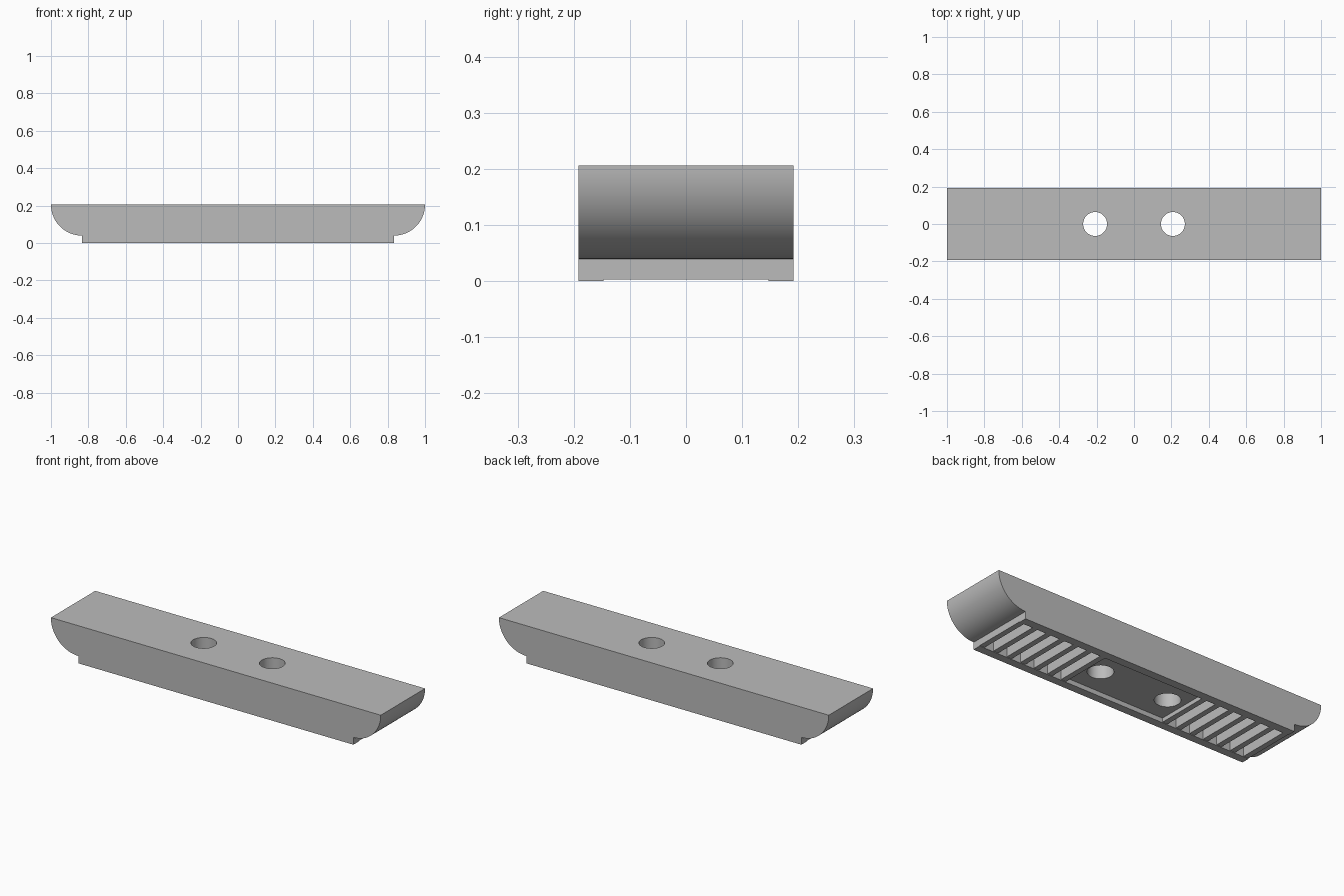
import bpy, bmesh, math
from mathutils import Matrix

scene_cube = bpy.data.objects.get("Cube")
if scene_cube:
    bpy.data.objects.remove(scene_cube, do_unlink=True)

TOP, HALF_WIDTH, PAD_END, RADIUS = 0.206, 0.192, 0.834, 0.166
INNER_Y, RECESS_END, BAR, SLOTS = 0.147, 0.30, 0.03, 6
SLOT_DEPTH, RECESS_DEPTH, BAR_INSET = 0.06, 0.025, 0.003

grey = bpy.data.materials.new("plain grey")
grey.use_nodes = True
grey.diffuse_color = (0.5, 0.5, 0.5, 1)
grey.node_tree.nodes["Principled BSDF"].inputs["Base Color"].default_value = (0.5, 0.5, 0.5, 1)


def make_object(name, bm):
    bmesh.ops.recalc_face_normals(bm, faces=bm.faces)
    mesh = bpy.data.meshes.new(name)
    bm.to_mesh(mesh)
    bm.free()
    mesh.materials.append(grey)
    obj = bpy.data.objects.new(name, mesh)
    bpy.context.collection.objects.link(obj)
    return obj


def box_cutter(name, x0, x1, depth):
    """Box that cuts upward from below the base to the given depth."""
    bm = bmesh.new()
    low = -0.05
    size = (x1 - x0, 2 * INNER_Y, depth - low)
    centre = ((x0 + x1) / 2, 0, (depth + low) / 2)
    bmesh.ops.create_cube(bm, size=1, matrix=Matrix.Translation(centre) @ Matrix.Diagonal((*size, 1)))
    return make_object(name, bm)


def hole_cutter(name, x):
    bm = bmesh.new()
    bmesh.ops.create_cone(bm, cap_ends=True, segments=48, radius1=0.064, radius2=0.064,
                          depth=1, matrix=Matrix.Translation((x, 0, 0)))
    return make_object(name, bm)


# Bar body: rounded ends above a stepped foot, extruded across its width
right = [(PAD_END, 0), (PAD_END, TOP - RADIUS)]
for i in range(1, 25):
    a = math.pi / 2 * i / 24
    right.append((PAD_END + RADIUS * math.sin(a), TOP - RADIUS * math.cos(a)))
outline = right + [(-x, z) for x, z in reversed(right)]
bm = bmesh.new()
face = bm.faces.new([bm.verts.new((x, -HALF_WIDTH, z)) for x, z in outline])
side = bmesh.ops.extrude_face_region(bm, geom=[face])
verts = [v for v in side["geom"] if isinstance(v, bmesh.types.BMVert)]
bmesh.ops.translate(bm, verts=verts, vec=(0, 2 * HALF_WIDTH, 0))
body = make_object("mounting_bar", bm)

# Underside: shallow channel, central recess, two slot groups and two bolt holes
cutters = [box_cutter("channel_cutter", -1.1, 1.1, BAR_INSET),
           box_cutter("recess_cutter", -RECESS_END, RECESS_END, RECESS_DEPTH)]
slot = (PAD_END - RECESS_END - BAR * (SLOTS + 1)) / SLOTS
for s in (-1, 1):
    for i in range(SLOTS):
        a = RECESS_END + BAR + i * (slot + BAR)
        x0, x1 = sorted((s * a, s * (a + slot)))
        cutters.append(box_cutter("slot_cutter", x0, x1, SLOT_DEPTH))
    cutters.append(hole_cutter("bolt_hole_cutter", s * 0.208))

bpy.context.view_layer.objects.active = body
body.select_set(True)
for cutter in cutters:
    mod = body.modifiers.new("cut", 'BOOLEAN')
    mod.operation = 'DIFFERENCE'
    mod.solver = 'EXACT'
    mod.object = cutter
    bpy.ops.object.modifier_apply(modifier=mod.name)
    bpy.data.objects.remove(cutter, do_unlink=True)

# Smooth the curved ends and holes, keep the edges crisp
bpy.ops.object.select_all(action='DESELECT')
body.select_set(True)
bpy.ops.object.shade_smooth_by_angle(angle=math.radians(30))
